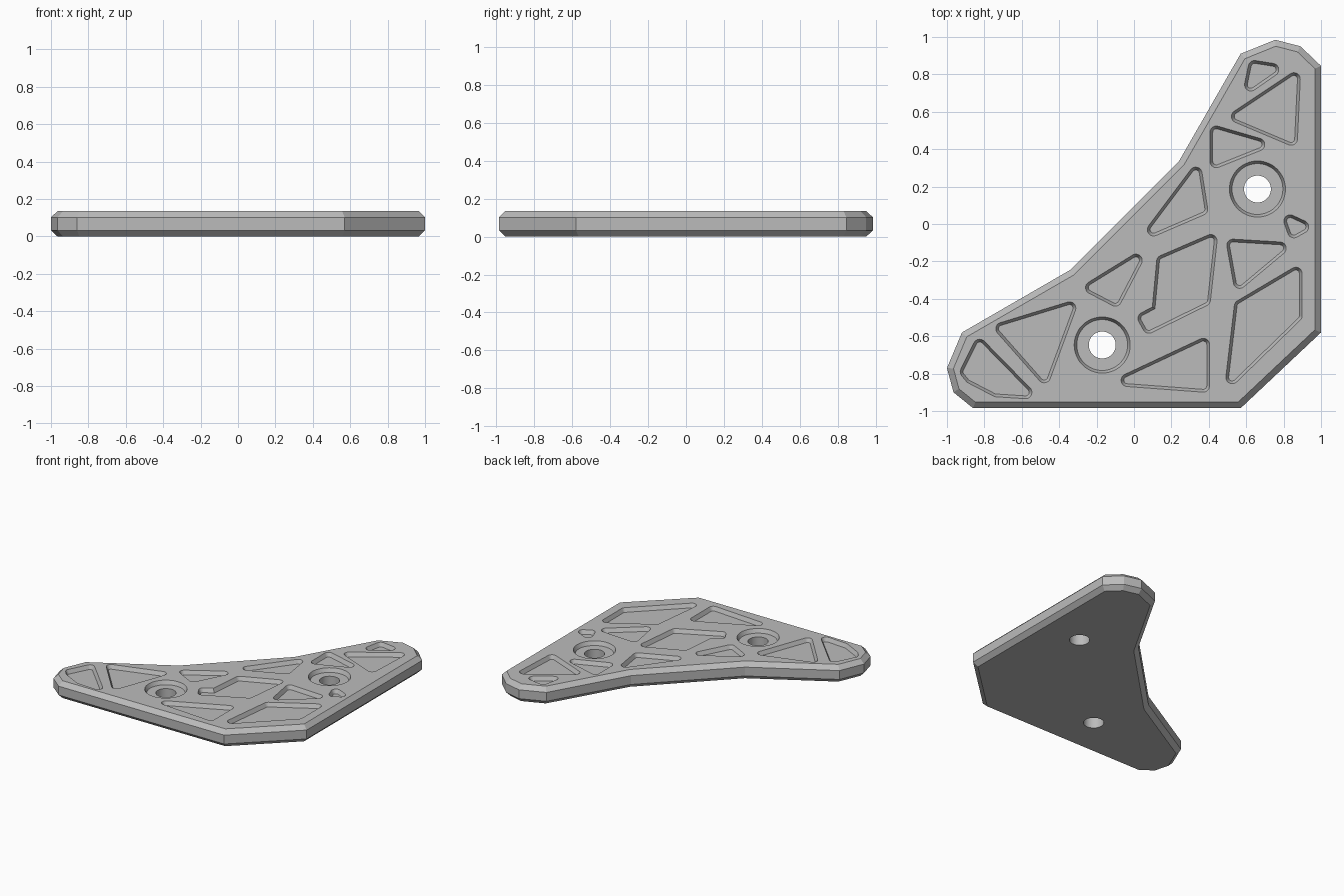
import bpy
import bmesh
from math import radians, cos, sin, atan2, tau, pi
from mathutils import Vector

if "Cube" in bpy.data.objects:
    bpy.data.objects.remove(bpy.data.objects["Cube"])

TOP = 0.135       # plate thickness
CHAMFER = 0.033   # bevel on both rims
DEPTH = 0.03      # pocket depth
DRAFT = 0.015     # slope of the pocket walls

grey = bpy.data.materials.new("plate_grey")
grey.use_nodes = True
grey.diffuse_color = (0.5, 0.5, 0.5, 1)
grey.node_tree.nodes["Principled BSDF"].inputs["Base Color"].default_value = (0.5, 0.5, 0.5, 1)


def offset(points, r, segs=0):
    """Grow a polygon by r; outer corners are rounded when segs is given."""
    pts = [Vector(p) for p in points]
    area = sum(a.x * b.y - b.x * a.y for a, b in zip(pts, pts[1:] + pts[:1]))
    if area < 0:
        pts.reverse()
    loop = []
    for i, p in enumerate(pts):
        d0 = (p - pts[i - 1]).normalized()
        d1 = (pts[(i + 1) % len(pts)] - p).normalized()
        n0, n1 = Vector((d0.y, -d0.x)), Vector((d1.y, -d1.x))
        turn = d0.x * d1.y - d0.y * d1.x
        if segs and turn > 0:
            start = atan2(n0.y, n0.x)
            sweep = (atan2(n1.y, n1.x) - start) % tau
            for k in range(segs + 1):
                a = start + sweep * k / segs
                loop.append(p + r * Vector((cos(a), sin(a))))
        else:
            loop.append(p + (n0 + n1) * r / (1 + n0.dot(n1)))
    return loop


def circle(centre, r, n=48):
    return [Vector(centre) + r * Vector((cos(tau * k / n), sin(tau * k / n))) for k in range(n)]


def loft(bm, layers):
    """Closed solid through a stack of (loop, height) layers."""
    rings = [[bm.verts.new((p.x, p.y, z)) for p in loop] for loop, z in layers]
    for low, high in zip(rings, rings[1:]):
        n = len(low)
        for i in range(n):
            j = (i + 1) % n
            bm.faces.new((low[i], low[j], high[j], high[i]))
    bm.faces.new(rings[0][::-1])
    bm.faces.new(rings[-1])


def make_object(name, bm):
    mesh = bpy.data.meshes.new(name)
    bm.to_mesh(mesh)
    bm.free()
    mesh.materials.append(grey)
    obj = bpy.data.objects.new(name, mesh)
    bpy.context.collection.objects.link(obj)
    return obj


# Plate body with chamfered rims
outline = [(-1, -.77), (-.92, -.58), (-.34, -.245), (.24, .335), (.57, .91), (.755, .985),
           (.89, .95), (1, .845), (1, -.58), (.57, -.985), (-.86, -.985), (-.965, -.9)]
bm = bmesh.new()
full, inset = offset(outline, 0), offset(outline, -CHAMFER)
loft(bm, [(inset, 0), (full, CHAMFER), (full, TOP - CHAMFER), (inset, TOP)])
plate = make_object("bracket_plate", bm)

# Lightening pockets, given by the centres of their rounded corners
pockets = [
    [(.645, .84), (.74, .825), (.625, .745)],
    [(.555, .575), (.855, .775), (.84, .455)],
    [(.44, .49), (.665, .425), (.44, .335)],
    [(.33, .27), (.36, .08), (.105, -.03)],
    [(.41, -.09), (.375, -.405), (.08, -.55), (.055, -.505), (.13, -.465), (.155, -.2)],
    [(.53, -.115), (.78, -.13), (.565, -.31)],
    [(.835, .015), (.9, -.015), (.855, -.04)],
    [(.865, -.265), (.865, -.49), (.525, -.82), (.57, -.44)],
    [(-.035, -.835), (.37, -.645), (.37, -.865)],
    [(.01, -.195), (-.225, -.34), (-.1, -.405)],
    [(-.345, -.45), (-.705, -.56), (-.48, -.815)],
    [(-.825, -.65), (-.895, -.79), (-.87, -.82), (-.735, -.89), (-.58, -.9)],
]
ROUND = 0.034
bm = bmesh.new()
for corners in pockets:
    loft(bm, [(offset(corners, ROUND - DRAFT, 12), TOP - DEPTH),
              (offset(corners, ROUND + DRAFT, 12), TOP + DEPTH)])

# Bolt holes with shallow counterbores
for c in [(.66, .187), (-.17, -.647)]:
    loft(bm, [(circle(c, .072), -.05), (circle(c, .072), TOP - DEPTH),
              (circle(c, .136), TOP - DEPTH), (circle(c, .164), TOP + DEPTH)])
bmesh.ops.recalc_face_normals(bm, faces=bm.faces[:])
cutter = make_object("pocket_cutter", bm)
cutter.hide_render = True

# Cut the pockets and holes, then drop the cutter
cut = plate.modifiers.new("pockets", "BOOLEAN")
cut.operation = "DIFFERENCE"
cut.solver = "EXACT"
cut.object = cutter
bpy.ops.object.select_all(action="DESELECT")
bpy.context.view_layer.objects.active = plate
plate.select_set(True)
bpy.ops.object.modifier_apply(modifier=cut.name)
bpy.data.objects.remove(cutter)
bpy.ops.object.shade_smooth_by_angle(angle=radians(14))
